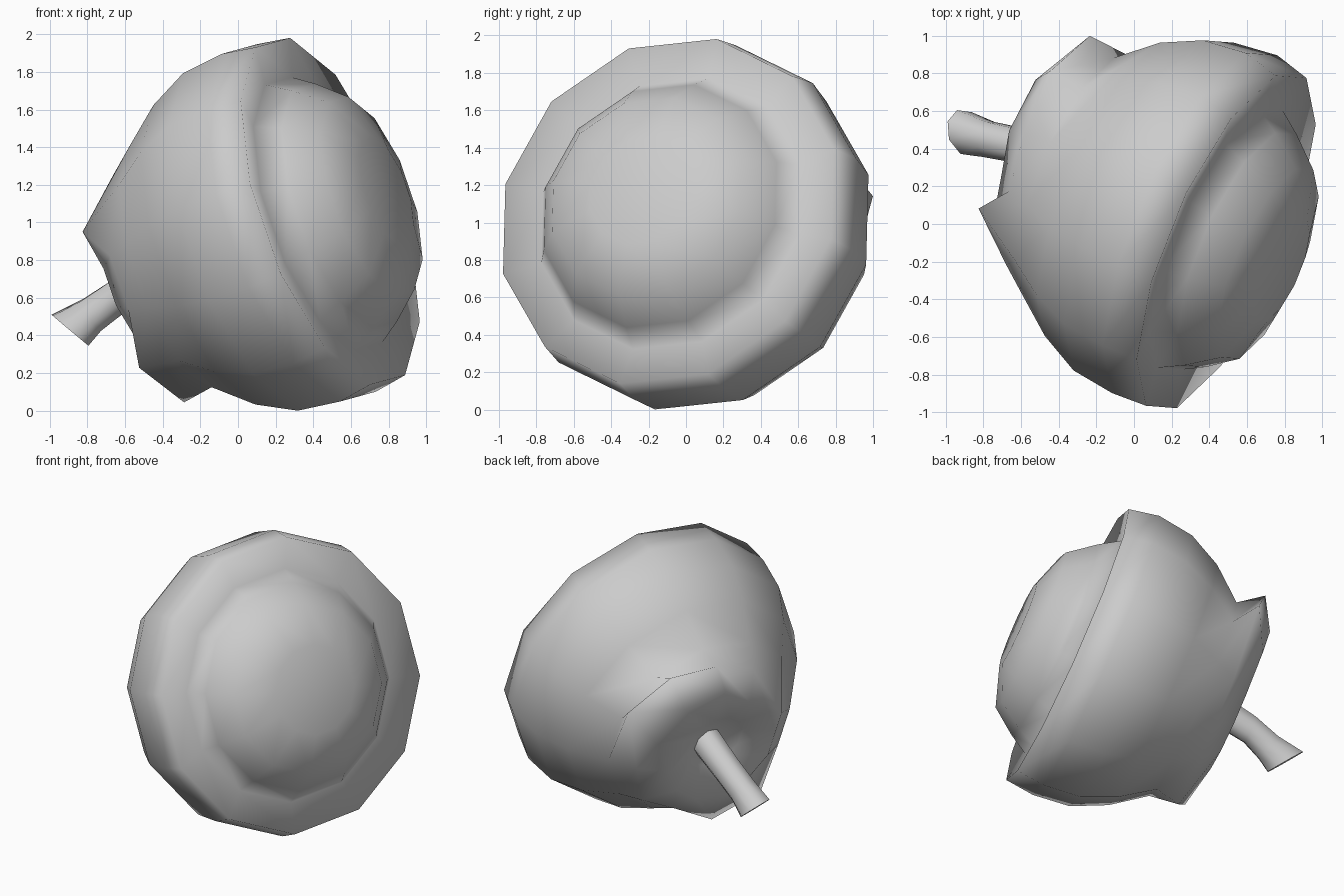
import bpy, bmesh, math
from mathutils import Vector, Matrix

cube = bpy.data.objects.get("Cube")
if cube:
    bpy.data.objects.remove(cube, do_unlink=True)

SIDES = 12
PHASE = math.radians(-9)

mat = bpy.data.materials.new("light_grey")
mat.use_nodes = True
GREY = (0.6, 0.6, 0.6, 1)
mat.diffuse_color = GREY
mat.node_tree.nodes["Principled BSDF"].inputs["Base Color"].default_value = GREY

# Tilted frame: local z runs out of the open face, the stem points down it
axis = Vector((0.874, -0.376, 0.308)).normalized()
side = Vector((0, 0, 1)).cross(axis).normalized()
up = axis.cross(side)
frame = Matrix((side, up, axis)).transposed().to_4x4()
frame.translation = (0.49, -0.095, 1.06)


def ring_point(r, s, i, n=SIDES):
    a = math.tau * i / n + PHASE
    return Vector((r * math.cos(a), r * math.sin(a), s))


def loft(name, rings, angle, start=None, end=None):
    """Bridge rings of points, closing each end with a fan or a flat cap."""
    bm = bmesh.new()
    loops = [[bm.verts.new(p) for p in ring] for ring in rings]
    n = len(loops[0])
    for a, b in zip(loops, loops[1:]):
        for i in range(n):
            j = (i + 1) % n
            bm.faces.new((a[i], a[j], b[j], b[i]))
    for loop, tip in ((loops[0], start), (loops[-1], end)):
        if tip is None:
            bm.faces.new(loop)
        else:
            v = bm.verts.new(tip)
            for i in range(n):
                bm.faces.new((loop[i], loop[(i + 1) % n], v))
    bmesh.ops.recalc_face_normals(bm, faces=bm.faces)
    mesh = bpy.data.meshes.new(name)
    bm.to_mesh(mesh)
    bm.free()
    mesh.materials.append(mat)
    obj = bpy.data.objects.new(name, mesh)
    obj.matrix_world = frame
    bpy.context.collection.objects.link(obj)
    bpy.ops.object.select_all(action='DESELECT')
    obj.select_set(True)
    bpy.context.view_layer.objects.active = obj
    bpy.ops.object.shade_smooth_by_angle(angle=math.radians(angle))


# Fruit: domed face, shallow groove, rim and rounded body (radius, height, drift)
profile = [(0.3, 0.35, -0.02), (0.56, 0.26, -0.02), (0.69, 0.09, -0.01),
           (0.77, -0.04, 0), (0.98, 0, 0), (1.01, -0.2, 0.02),
           (0.98, -0.45, 0.02), (0.87, -0.68, 0.02), (0.7, -0.9, 0.01)]
rings = [[ring_point(r, s, i) + Vector((drift, 0, 0)) for i in range(SIDES)]
         for r, s, drift in profile]

# Uneven lobes around the stem hollow: side -> (turn, radius, height)
lobes = {1: (0.3, 0.83, -1.02), 2: (0.15, 0.82, -1.06), 3: (0, 0.68, -1.06),
         5: (0, 0.46, -1.25), 8: (0, 0.65, -1.14), 9: (0, 0.73, -1.07),
         11: (0, 0.62, -1.05)}
crest = []
for i in range(SIDES):
    turn, r, s = lobes.get(i, (0, 0.58, -1.05))
    crest.append(ring_point(r, s, i + turn))
rings.append(crest)
inner = {1: (0.58, -1.17), 2: (0.62, -1.18), 3: (0.56, -1.18)}
rings.append([ring_point(*inner.get(i, (0.4, -1.18)), i) for i in range(SIDES)])
rings.append([ring_point(0.2, -1.08, i) for i in range(SIDES)])
loft("fruit_body", rings, 180, (0, 0, 0.35), (0, 0, -1.03))

# Stem: slightly bent, cut at a slant
path = [(0.05, 0, -0.98, 0.11, 0), (0.03, -0.05, -1.32, 0.1, 0),
        (0, -0.1, -1.48, 0.1, 0.3), (-0.015, -0.14, -1.62, 0.115, 0.75)]
lean = Vector((math.cos(1.15), math.sin(1.15), 0))
stem = []
for x, y, z, r, slant in path:
    ring = [ring_point(r, 0, i, 8) for i in range(8)]
    stem.append([Vector((x, y, z - slant * p.dot(lean))) + p for p in ring])
loft("stem", stem, 60)
